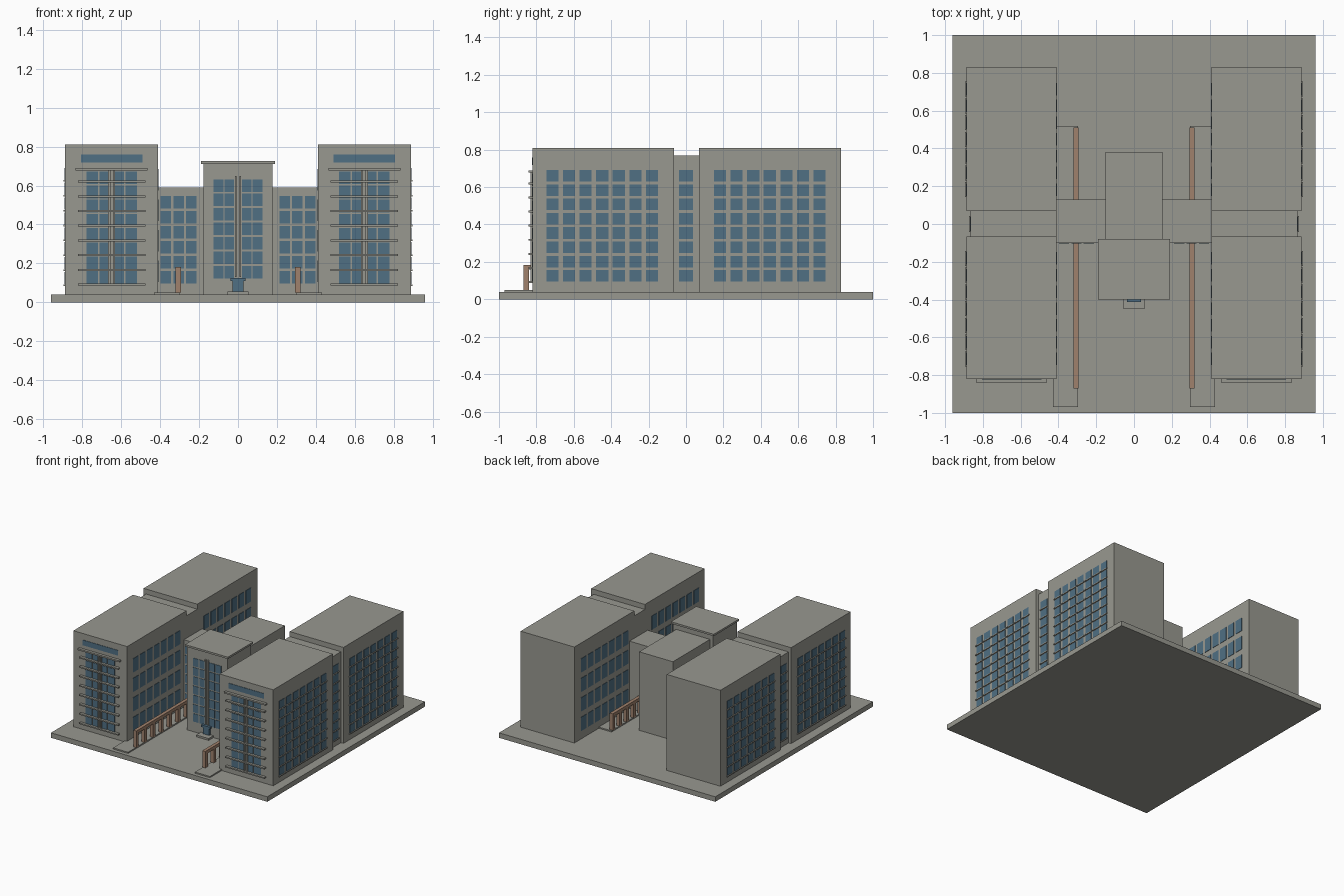
import bpy, bmesh

if "Cube" in bpy.data.objects:
    bpy.data.objects.remove(bpy.data.objects["Cube"])


def material(name, rgb):
    m = bpy.data.materials.new(name)
    m.diffuse_color = (*rgb, 1)
    m.use_nodes = True
    m.node_tree.nodes["Principled BSDF"].inputs["Base Color"].default_value = m.diffuse_color
    return m


STONE = material("grey_stone", (0.315, 0.315, 0.28))
GLASS = material("blue_glass", (0.08, 0.16, 0.23))
WOOD = material("brown_wood", (0.35, 0.22, 0.15))


def build(name, boxes, mat):
    """One object made of boxes given as (x0, x1, y0, y1, z0, z1)."""
    bm = bmesh.new()
    for x0, x1, y0, y1, z0, z1 in boxes:
        verts = bmesh.ops.create_cube(bm, size=1)["verts"]
        for v in verts:
            v.co = (x1 if v.co.x > 0 else x0,
                    y1 if v.co.y > 0 else y0,
                    z1 if v.co.z > 0 else z0)
    me = bpy.data.meshes.new(name)
    bm.to_mesh(me)
    bm.free()
    me.materials.append(mat)
    ob = bpy.data.objects.new(name, me)
    bpy.context.collection.objects.link(ob)
    return ob


def mirrored(boxes):
    return boxes + [(-b[1], -b[0]) + tuple(b[2:]) for b in boxes]


def steps(first, last, n):
    return [first + (last - first) * i / (n - 1) for i in range(n)]


def side_grid(x, d, ys, zs, w, h):
    """Panels on a wall facing +x or -x, d is the signed depth."""
    a, b = sorted((x, x + d))
    return [(a, b, y - w / 2, y + w / 2, z - h / 2, z + h / 2)
            for y in ys for z in zs]


def front_grid(y, d, xs, zs, w, h):
    """Panels on a wall facing the front."""
    return [(x - w / 2, x + w / 2, y - d, y, z - h / 2, z + h / 2)
            for x in xs for z in zs]


G = 0.04                       # ground level
XI, XO = 0.41, 0.887           # inner and outer tower walls
XC = (XI + XO) / 2
FRONT = -0.82

# Masses
build("base_slab", [(-0.96, 0.96, -1, 1, 0, G)], STONE)
build("towers", mirrored([(XI, XO, FRONT, -0.065, G, 0.81),
                          (XI, XO, 0.07, 0.83, G, 0.81)]), STONE)
build("tower_links", mirrored([(XI, 0.865, -0.065, 0.07, G, 0.77)]), STONE)
build("middle_wings", mirrored([(0.14, XI, -0.1, 0.13, G, 0.59)]), STONE)
build("centre_rear_block", [(-0.15, 0.15, -0.09, 0.38, G, 0.67)], STONE)
build("centre_front_block", [(-0.178, 0.178, -0.39, -0.09, G, 0.71)], STONE)
build("centre_roof_cap", [(-0.19, 0.19, -0.4, -0.08, 0.71, 0.725)], STONE)

# Outer side windows with sills
rows = steps(0.125, 0.66, 8)
cols = steps(-0.714, -0.182, 7) + steps(0.182, 0.714, 7)
build("outer_windows", mirrored(
    side_grid(XO, 0.003, cols, rows, 0.065, 0.062)
    + side_grid(0.865, 0.003, [0], rows, 0.075, 0.062)), GLASS)
sill_z = [z - 0.036 for z in rows]
build("outer_sills", mirrored(
    side_grid(XO, 0.008, cols, sill_z, 0.08, 0.008)
    + side_grid(0.865, 0.008, [0], sill_z, 0.085, 0.008)), STONE)

# Larger windows facing the courtyard
build("courtyard_windows", mirrored(
    side_grid(XI, -0.003, cols, steps(0.16, 0.63, 4), 0.066, 0.11)), GLASS)

# Tower front windows, shelves and fins
tower_rows = steps(0.13, 0.64, 8)
panes = []
for off, w in ((0.04, 0.045), (0.1, 0.06)):
    panes += front_grid(FRONT, 0.003, [XC - off, XC + off],
                        tower_rows, w, 0.066)
panes += front_grid(FRONT, 0.003, [XC], [0.738], 0.315, 0.042)
build("tower_front_windows", mirrored(panes), GLASS)
shelves = front_grid(FRONT, 0.022, [XC], steps(0.092, 0.62, 8), 0.345, 0.01)
shelves += front_grid(FRONT, 0.022, [XC], [0.683], 0.37, 0.012)
build("tower_shelves", mirrored(shelves), STONE)
build("tower_fins", mirrored(front_grid(
    FRONT, 0.012, [XC - 0.012, XC + 0.012], [0.385], 0.01, 0.59)), STONE)

# Middle wing windows
build("wing_windows", mirrored(front_grid(
    -0.1, 0.003, steps(0.24, 0.37, 3), steps(0.13, 0.515, 6),
    0.054, 0.064)), GLASS)

# Centre facade windows and fins
build("centre_windows", front_grid(
    -0.39, 0.003, [-0.1, -0.044, 0.044, 0.1], steps(0.155, 0.6, 7),
    0.049, 0.064), GLASS)
build("centre_fins", front_grid(
    -0.39, 0.01, [-0.012, 0.012], [0.39], 0.009, 0.52), STONE)

# Entrance
build("entrance_step", [(-0.055, 0.055, -0.45, -0.39, G, 0.055)], STONE)
build("entrance_door", [(-0.028, 0.028, -0.405, -0.39, 0.055, 0.11),
                        (-0.038, 0.038, -0.412, -0.39, 0.11, 0.126)], GLASS)

# Walkways and their colonnades
build("walkways", mirrored([(0.297, 0.43, -0.97, -0.1, G, 0.05),
                            (0.297, XI, 0.13, 0.52, G, 0.05)]), STONE)
frame = []
for y0, y1, n in ((-0.87, -0.1, 8), (0.13, 0.51, 5)):
    frame.append((0.293, 0.32, y0, y1, 0.158, 0.183))
    frame += [(0.293, 0.32, y - 0.015, y + 0.015, 0.05, 0.158)
              for y in steps(y0 + 0.015, y1 - 0.015, n)]
build("colonnades", mirrored(frame), WOOD)
